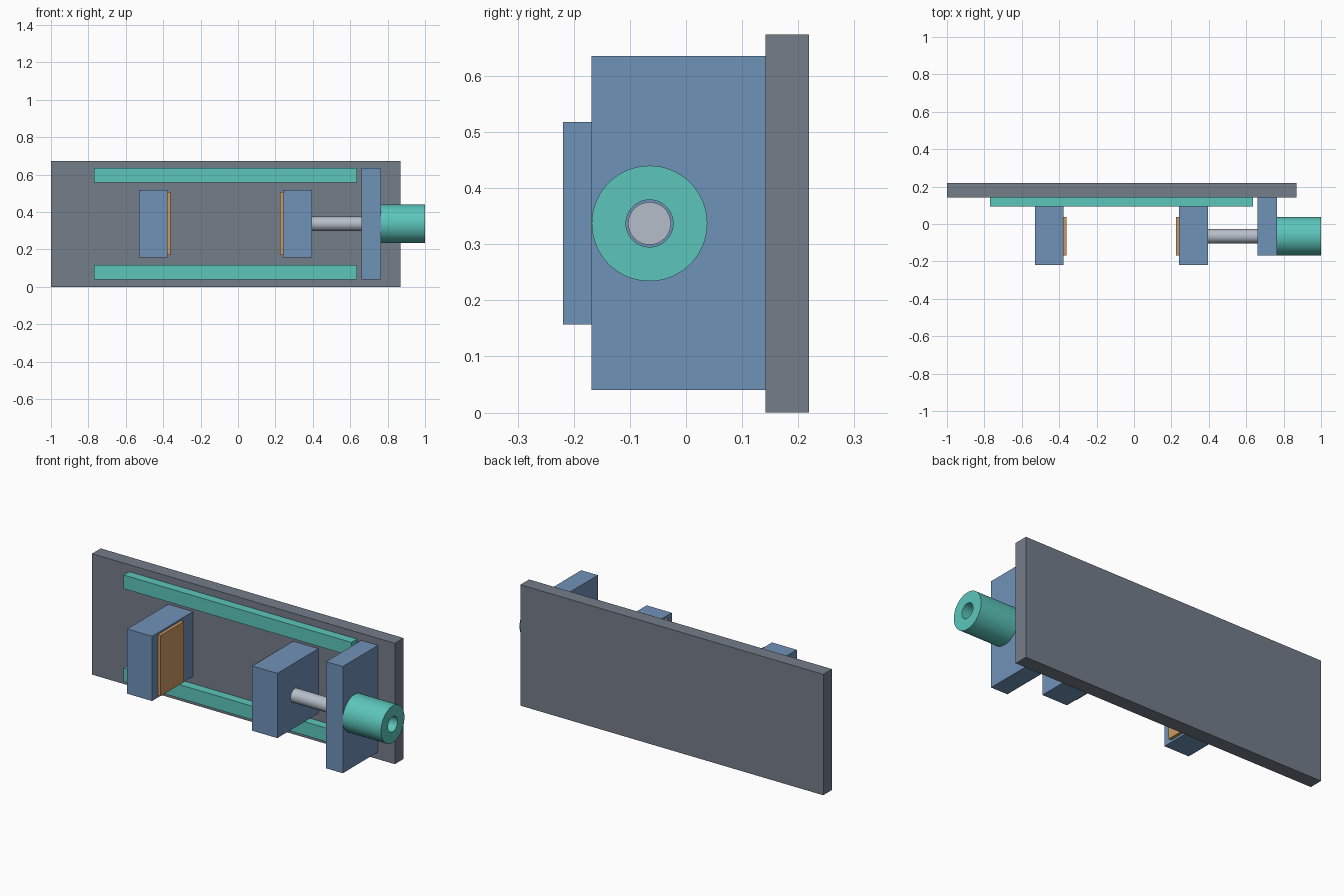
import bpy, bmesh, math
from mathutils import Matrix

if "Cube" in bpy.data.objects:
    bpy.data.objects.remove(bpy.data.objects["Cube"])


def material(name, rgb):
    def lin(c):
        c /= 255
        return c / 12.92 if c <= 0.04045 else ((c + 0.055) / 1.055) ** 2.4
    m = bpy.data.materials.new(name)
    m.diffuse_color = (*[lin(c) for c in rgb], 1)
    m.use_nodes = True
    m.node_tree.nodes["Principled BSDF"].inputs["Base Color"].default_value = m.diffuse_color
    return m


GREY = material("slate grey", (116, 125, 138))
BLUE = material("steel blue", (112, 146, 184))
TEAL = material("teal", (92, 198, 187))
TAN = material("tan", (206, 154, 98))
SILVER = material("silver", (182, 190, 202))


def make(name, bm, mat):
    bmesh.ops.recalc_face_normals(bm, faces=bm.faces)
    me = bpy.data.meshes.new(name)
    bm.to_mesh(me)
    bm.free()
    me.materials.append(mat)
    ob = bpy.data.objects.new(name, me)
    bpy.context.collection.objects.link(ob)
    return ob


def box(name, x, y, z, mat):
    bm = bmesh.new()
    bmesh.ops.create_cube(bm, size=1)
    for v in bm.verts:
        v.co = [r[0] if c < 0 else r[1] for c, r in zip(v.co, (x, y, z))]
    return make(name, bm, mat)


AXIS_Y, AXIS_Z = -0.065, 0.337


def turned(name, profile, mat, n=64):
    """Spin a closed (x, radius) profile around the screw axis."""
    bm = bmesh.new()
    rings = []
    for i in range(n):
        a = 2 * math.pi * i / n
        rings.append([bm.verts.new((x, AXIS_Y + r * math.cos(a), AXIS_Z + r * math.sin(a)))
                      for x, r in profile])
    k = len(profile)
    for i in range(n):
        a, b = rings[i], rings[(i + 1) % n]
        for j in range(k):
            bm.faces.new((a[j], a[(j + 1) % k], b[(j + 1) % k], b[j]))
    ob = make(name, bm, mat)
    smooth(ob)
    return ob


def rod(name, x0, x1, r, mat):
    bm = bmesh.new()
    bmesh.ops.create_cone(bm, cap_ends=True, segments=64, radius1=r, radius2=r, depth=x1 - x0,
                          matrix=Matrix.Translation(((x0 + x1) / 2, AXIS_Y, AXIS_Z))
                          @ Matrix.Rotation(math.pi / 2, 4, 'Y'))
    ob = make(name, bm, mat)
    smooth(ob)
    return ob


def smooth(ob):
    bpy.ops.object.select_all(action='DESELECT')
    ob.select_set(True)
    bpy.context.view_layer.objects.active = ob
    bpy.ops.object.shade_smooth_by_angle(angle=math.radians(35))


# Back plate and the two guide rails
box("back_plate", (-1, 0.868), (0.142, 0.219), (0, 0.674), GREY)
for name, z in (("lower_rail", (0.04, 0.116)), ("upper_rail", (0.559, 0.635))):
    box(name, (-0.77, 0.635), (0.093, 0.142), z, TEAL)

# Jaws with their grip pads
JAW_Y, JAW_Z = (-0.219, 0.142), (0.157, 0.518)
PAD_Y, PAD_Z = (-0.168, 0.038), (0.169, 0.507)
box("fixed_jaw", (-0.53, -0.377), JAW_Y, JAW_Z, BLUE)
box("fixed_jaw_pad", (-0.377, -0.36), PAD_Y, PAD_Z, TAN)
box("sliding_jaw", (0.241, 0.396), JAW_Y, JAW_Z, BLUE)
box("sliding_jaw_pad", (0.225, 0.241), PAD_Y, PAD_Z, TAN)

# End bracket, screw and hollow knob
box("end_bracket", (0.661, 0.764), (-0.168, 0.142), (0.04, 0.635), BLUE)
rod("screw", 0.396, 0.767, 0.038, SILVER)
turned("knob", [(0.764, 0.042), (0.764, 0.103), (1, 0.103), (1, 0.042)], TEAL)
